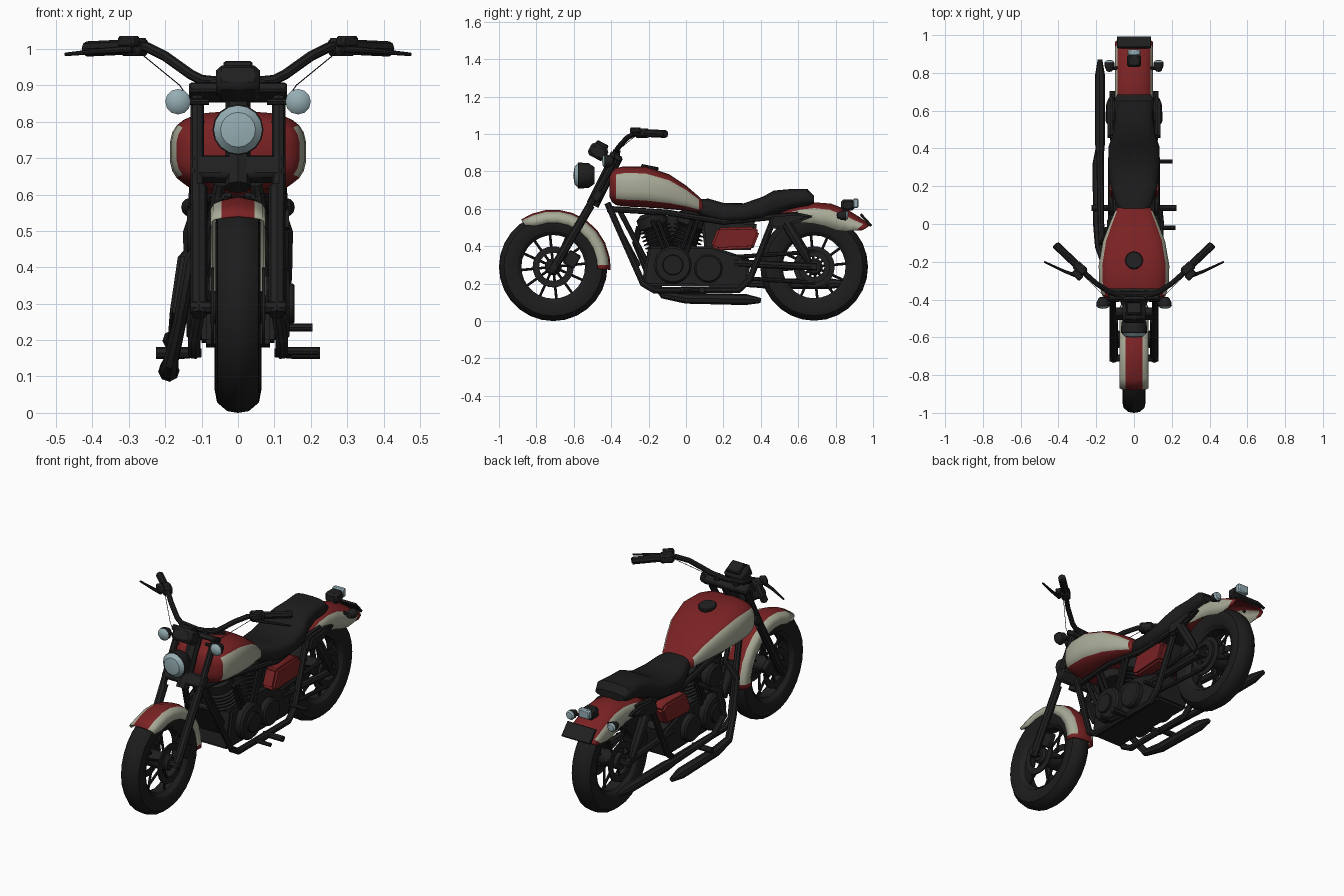
import bpy, bmesh
from math import sin, cos, pi, radians, copysign
from mathutils import Vector, Matrix

if "Cube" in bpy.data.objects:
    bpy.data.objects.remove(bpy.data.objects["Cube"])


def material(name, r, g, b):
    m = bpy.data.materials.new(name)
    m.use_nodes = True
    m.diffuse_color = (r, g, b, 1)
    m.node_tree.nodes["Principled BSDF"].inputs["Base Color"].default_value = (r, g, b, 1)
    return m


BLACK = material("black metal", .014, .014, .014)
RUBBER = material("black rubber", .012, .012, .012)
RED = material("deep red paint", .195, .016, .017)
CREAM = material("cream paint", .4, .41, .315)
GLASS = material("pale glass", .3, .42, .45)
FRONT_AXLE = Vector((0, -.71, .29))
REAR_AXLE = Vector((0, .685, .29))


def place(name, mesh, mats, mirror=False):
    ob = bpy.data.objects.new(name, mesh)
    bpy.context.collection.objects.link(ob)
    if not mesh.materials:
        for m in mats:
            mesh.materials.append(m)
    bpy.ops.object.select_all(action='DESELECT')
    ob.select_set(True)
    bpy.context.view_layer.objects.active = ob
    bpy.ops.object.shade_smooth_by_angle(angle=radians(38))
    if mirror:
        ob.modifiers.new("Mirror", 'MIRROR')
    return ob


def finish(name, bm, mats, mirror=False):
    bmesh.ops.recalc_face_normals(bm, faces=bm.faces)
    mesh = bpy.data.meshes.new(name)
    bm.to_mesh(mesh)
    bm.free()
    return place(name, mesh, mats, mirror)


def lathe(name, profile, centre, axis, mat, mirror=False, steps=24, closed=False):
    """Turn (radius, height) points around an axis."""
    bm = bmesh.new()
    vs = [bm.verts.new((r, 0, h)) for r, h in profile]
    es = [bm.edges.new(p) for p in zip(vs, vs[1:])]
    if closed:
        es.append(bm.edges.new((vs[-1], vs[0])))
    bmesh.ops.spin(bm, geom=vs + es, cent=(0, 0, 0), axis=(0, 0, 1), angle=2 * pi, steps=steps)
    bmesh.ops.remove_doubles(bm, verts=bm.verts, dist=.0004)
    turn = Vector(axis).to_track_quat('Z', 'Y').to_matrix().to_4x4()
    bm.transform(Matrix.Translation(centre) @ turn)
    return finish(name, bm, [mat], mirror)


def disc(name, r, thick, centre, axis, mirror=False):
    c = min(r, thick) * .25
    prof = [(0, 0), (r, 0), (r, thick - c), (r - c, thick), (0, thick)]
    return lathe(name, prof, centre, axis, BLACK, mirror)


def box(name, centre, size, mat=BLACK, mirror=False, tilt=0, yaw=0):
    bm = bmesh.new()
    bmesh.ops.create_cube(bm, size=1)
    bmesh.ops.scale(bm, vec=size, verts=bm.verts)
    bmesh.ops.bevel(bm, geom=bm.edges[:], offset=min(size) * .2, segments=1, affect='EDGES')
    bm.transform(Matrix.Translation(centre) @ Matrix.Rotation(radians(yaw), 4, 'Z')
                 @ Matrix.Rotation(radians(tilt), 4, 'X'))
    return finish(name, bm, [mat], mirror)


def prism(name, outline, x0, x1, mat=BLACK, mirror=False):
    """Side outline of (y, z) points extruded across x."""
    bm = bmesh.new()
    f = bm.faces.new([bm.verts.new((x0, y, z)) for y, z in outline])
    out = bmesh.ops.extrude_face_region(bm, geom=[f])["geom"]
    bmesh.ops.translate(bm, vec=(x1 - x0, 0, 0),
                        verts=[v for v in out if isinstance(v, bmesh.types.BMVert)])
    bmesh.ops.bevel(bm, geom=bm.edges[:], offset=.012, segments=2, affect='EDGES')
    return finish(name, bm, [mat], mirror)


def tubes(name, paths, r, mat=BLACK, mirror=False):
    """Round bars along paths; a fourth number scales the radius."""
    cu = bpy.data.curves.new(name, 'CURVE')
    cu.dimensions, cu.fill_mode = '3D', 'FULL'
    cu.bevel_depth, cu.bevel_resolution, cu.use_fill_caps = r, 2, True
    cu.materials.append(mat)
    for path in paths:
        sp = cu.splines.new('POLY')
        sp.points.add(len(path) - 1)
        for p, q in zip(sp.points, path):
            p.co = (*q[:3], 1)
            p.radius = q[3] if len(q) > 3 else 1
    tmp = bpy.data.objects.new(name + " path", cu)
    bpy.context.collection.objects.link(tmp)
    dg = bpy.context.evaluated_depsgraph_get()
    mesh = bpy.data.meshes.new_from_object(tmp.evaluated_get(dg))
    bpy.data.objects.remove(tmp)
    return place(name, mesh, [mat], mirror)


def loft(name, stations, mats, n=28, power=3, band=9):
    """Rounded sections (y, bottom, top, half width); side band takes the second colour."""
    bm, rings = bmesh.new(), []
    for y, zb, zt, w in stations:
        ring = []
        for i in range(n):
            t = 2 * pi * (i + .5) / n
            c, s = (copysign(abs(v) ** (2 / power), v) for v in (cos(t), sin(t)))
            ring.append(bm.verts.new((w * c, y, (zb + zt) / 2 + (zt - zb) / 2 * s)))
        rings.append(ring)
    for j, (a, b) in enumerate(zip(rings, rings[1:])):
        for i in range(n):
            k = (i + 1) % n
            f = bm.faces.new((a[i], a[k], b[k], b[i]))
            side = abs(cos(2 * pi * (i + 1) / n)) > band
            f.material_index = int(side and 1 < j < len(stations) - 2)
    bm.faces.new(rings[0])
    bm.faces.new(rings[-1])
    return finish(name, bm, mats)


def fender(name, axle, stations, w, flat, red_cols, red_tail=0):
    """Arched guard from (angle, radius, depth); columns across it pick the colour."""
    half = [(-1, 1), (-1, .5), (-.88, .27), (-flat, .14)]
    section = half + [(0, 0)] + [(-p, q) for p, q in reversed(half)]
    bm, rows = bmesh.new(), []
    for a, r, d in stations:
        u = Vector((0, cos(radians(a)), sin(radians(a))))
        rows.append([bm.verts.new(axle + u * (r - d * q) + Vector((w * p, 0, 0))) for p, q in section])
    for j, (a, b) in enumerate(zip(rows, rows[1:])):
        for i in range(len(section) - 1):
            f = bm.faces.new((a[i], a[i + 1], b[i + 1], b[i]))
            f.material_index = 0 if i in red_cols or j >= len(rows) - 1 - red_tail else 1
    ob = finish(name, bm, [RED, CREAM])
    ob.modifiers.new("Thickness", 'SOLIDIFY').thickness = .006


# Wheels
for end, axle, R, w in (("front", FRONT_AXLE, .29, .062), ("rear", REAR_AXLE, .288, .064)):
    half = [(R - .105, -.7 * w), (R - .06, -w), (R - .027, -.9 * w), (R - .005, -.48 * w)]
    tyre = half + [(R, 0)] + [(r, -x) for r, x in reversed(half)]
    lathe(end + "_tyre", tyre, axle, (1, 0, 0), RUBBER, steps=28, closed=True)
    rim = [(R - .12, -.03), (R - .1, -.05), (R - .1, .05), (R - .12, .03)]
    lathe(end + "_rim", rim, axle, (1, 0, 0), BLACK, steps=28, closed=True)
    tubes(end + "_spokes", [[axle + Vector((s * .035, .03 * cos(a), .03 * sin(a))),
                             axle + Vector((s * .02, .18 * cos(a), .18 * sin(a)))]
                            for k in range(12) for s in (1 if k % 2 else -1,)
                            for a in (k * pi / 6 + .1,)], .007)
    disc(end + "_hub", .045, .15, axle - Vector((.075, 0, 0)), (1, 0, 0))
    tubes(end + "_axle", [[axle - Vector((.13, 0, 0)), axle + Vector((.13, 0, 0))]], .018)
    ring = [(.075, .066), (.11, .066), (.11, .074), (.075, .074)]
    lathe(end + "_brake_disc", ring, axle, (1, 0, 0), BLACK, mirror=True, closed=True)

# Fenders
fender("front_fender", FRONT_AXLE, [(a, .306, .04 if a > 120 else .07)
                                    for a in (124, 112, 98, 84, 70, 55, 40, 25, 10, 2, -3)],
       .076, .6, (3, 4), red_tail=1)
fender("rear_fender", REAR_AXLE, [(134, .36, .03), (118, .342, .07), (104, .342, .1), (90, .345, .115),
                                  (75, .35, .125), (58, .354, .125), (48, .36, .105), (41, .368, .07),
                                  (37, .375, .05)],
       .1, .6, (2, 3, 4, 5), red_tail=1)

# Tank, seat and side covers
loft("fuel_tank", [(-.41, .665, .78, .125), (-.395, .635, .805, .155), (-.375, .62, .818, .17),
                   (-.33, .612, .828, .184), (-.22, .607, .828, .188), (-.09, .598, .785, .165),
                   (0, .59, .725, .13), (.07, .58, .665, .1), (.11, .575, .62, .07)],
     [RED, CREAM], band=.8)
disc("tank_cap", .047, .018, (0, -.195, .813), (0, .2, 1))
loft("seat", [(.05, .58, .65, .07), (.12, .54, .655, .1), (.2, .52, .632, .125), (.31, .525, .63, .137),
              (.41, .54, .665, .135), (.47, .565, .698, .115), (.56, .6, .706, .1),
              (.65, .615, .706, .105), (.685, .63, .67, .09)], [RUBBER])
prism("side_cover", [(.13, .4), (.17, .38), (.36, .39), (.395, .48), (.36, .505), (.17, .5)],
      .05, .13, RED, True)

# Engine
prism("crankcase", [(-.24, .19), (.32, .18), (.35, .33), (.14, .4), (-.2, .4)], -.1, .1)
prism("battery_box", [(.1, .38), (.36, .38), (.38, .53), (.08, .54)], -.06, .06)
fins = [(0, 0)]
for k in range(7):
    h = .03 + k * .021
    fins += [(.064, h), (.086, h + .003), (.086, h + .01), (.064, h + .013)]
fins += [(.08, .18), (.08, .235), (.05, .255), (0, .255)]
for end, y, lean in (("front", -.11, -.36), ("rear", -.03, .32)):
    lathe(end + "_cylinder", fins, (0, y, .34), (0, lean, 1), BLACK, steps=16)
    y2 = y + lean * .12
    tubes(end + "_pushrods", [[(.1, y, .36), (.1, y2 + lean * .08, .54)],
                              [(.1, y + .03, .36), (.1, y2 + lean * .08 + .03, .54)]], .011, mirror=True)
disc("engine_cover", .1, .042, (.1, -.07, .3), (1, 0, 0), mirror=True)
disc("engine_boss", .055, .015, (.14, -.07, .3), (1, 0, 0), mirror=True)
disc("clutch_cover", .075, .035, (.1, .12, .28), (1, 0, 0), mirror=True)
disc("air_cleaner", .07, .05, (-.09, -.07, .5), (-1, 0, 0))
box("oil_cooler", (0, -.3, .38), (.15, .03, .2), tilt=28)

# Frame, swingarm and shocks
tubes("cradle_frame", [[(.05, -.42, .63), (.12, -.23, .2), (.12, -.17, .165), (.12, .28, .165),
                        (.12, .34, .22), (.1, .47, .55)]], .018, mirror=True)
tubes("upper_rails", [[(.05, -.42, .6), (.09, -.1, .58), (.1, .2, .53), (.09, .6, .57)]], .016, mirror=True)
tubes("inner_downtubes", [[(.03, -.36, .6), (.06, -.16, .22)]], .014, mirror=True)
tubes("steering_neck", [[(0, -.5, .62), (0, -.37, .88)]], .035)
tubes("swingarm", [[(.09, .26, .31), (.105, .7, .29)]], .02, mirror=True)
tubes("rear_shock", [[(.115, .52, .55, .7), (.122, .55, .5, 1.1), (.122, .63, .37, 1), (.12, .66, .31, .6)]],
      .027, mirror=True)
prism("fender_strut", [(.44, .5), (.5, .49), (.62, .535), (.69, .56), (.6, .58), (.46, .57)],
      .1, .14, BLACK, True)
tubes("drive_belt", [[(.088, .13, .335), (.088, .69, .37)], [(.088, .13, .24), (.088, .69, .205)]], .011)
lathe("rear_sprocket", [(.055, .08), (.085, .08), (.085, .095), (.055, .095)], REAR_AXLE, (1, 0, 0),
      BLACK, closed=True)

# Exhausts, both on one side
tubes("lower_exhaust", [[(-.08, -.25, .5, .7), (-.13, -.27, .42, .7), (-.16, -.2, .25, .7),
                         (-.185, -.12, .14, .8), (-.19, 0, .12, 1), (-.19, .32, .115, 1.1),
                         (-.19, .4, .11, .5)]], .027)
tubes("upper_exhaust", [[(-.08, .05, .5, .7), (-.15, -.08, .42, .7), (-.17, -.1, .28, .7),
                         (-.175, 0, .21, .7), (-.18, .36, .2, .8), (-.18, .44, .2, 1.1),
                         (-.18, .78, .2, 1.1), (-.18, .87, .2, .5)]], .025)

# Foot controls
tubes("foot_peg", [[(.1, .085, .165, .8), (.15, .085, .165, 1.1), (.225, .085, .165, 1.1)]], .015, mirror=True)
tubes("left_controls", [[(.1, .33, .235), (.205, .33, .235)], [(.12, -.02, .17), (.22, -.02, .17)],
                        [(.14, .085, .165), (.15, -.02, .17)]], .011)

# Fork
tubes("fork_lower", [[(.107, -.715, .27), (.107, -.51, .62)]], .023, mirror=True)
tubes("fork_upper", [[(.112, -.54, .57), (.112, -.365, .89)]], .018, mirror=True)
box("lower_clamp", (0, -.475, .67), (.26, .05, .07), tilt=-30)
box("upper_clamp", (0, -.375, .88), (.27, .07, .03), tilt=-30)
box("brake_caliper", (.09, -.61, .33), (.03, .07, .08), mirror=True, tilt=-30)

# Lights and gauge
lamp = [(0, 0), (.045, 0), (.066, .03), (.07, .085), (.066, .088)]
lathe("headlight_shell", lamp, (0, -.49, .778), (0, -1, 0), BLACK, steps=16)
lathe("headlight_lens", [(.067, .086), (.048, .106), (0, .113)], (0, -.49, .778), (0, -1, 0), GLASS, steps=16)
for end, at, way in (("front", (.165, -.385, .855), -1), ("rear", (.13, .805, .565), 1)):
    s = 1 if way < 0 else .75
    lathe(end + "_indicator", [(0, 0), (.02 * s, .004), (.034 * s, .03), (.035 * s, .05)], at,
          (0, way, 0), BLACK, True, 12)
    lathe(end + "_indicator_lens", [(.035 * s, .05), (.025 * s, .06), (0, .064)], at,
          (0, way, 0), GLASS, True, 12)
    tubes(end + "_indicator_stalk", [[(.08, at[1] + way * .02, at[2]), (at[0], at[1] + way * .02, at[2])]],
          .009, mirror=True)
box("gauge", (0, -.47, .905), (.12, .1, .075), tilt=-28)
box("gauge_hood", (0, -.45, .94), (.08, .07, .03), tilt=-28)
box("tail_light_base", (0, .865, .62), (.075, .07, .06))
box("tail_light", (0, .908, .63), (.07, .03, .05), GLASS)
box("number_plate", (0, .962, .54), (.18, .014, .085), tilt=42)

# Handlebar and levers
tubes("handlebar", [[(0, -.37, .905), (.1, -.37, .915), (.13, -.36, .93), (.2, -.315, .98), (.25, -.27, 1.005),
                     (.42, -.11, 1)]], .014, mirror=True)
tubes("grip", [[(.31, -.21, 1.005), (.415, -.11, 1)]], .021, RUBBER, mirror=True)
box("switch_box", (.285, -.235, 1.005), (.075, .05, .05), mirror=True, yaw=43)
box("brake_reservoir", (.3, -.27, 1.02), (.06, .035, .03), mirror=True, yaw=43)
tubes("lever", [[(.29, -.28, 1.0, 1.3), (.37, -.25, .995), (.475, -.2, .985, .6)]], .008, mirror=True)
tubes("riser", [[(.06, -.375, .87), (.06, -.37, .915)]], .02, mirror=True)
tubes("control_cable", [[(.27, -.27, .99), (.16, -.38, .9), (.06, -.4, .75)]], .0015, mirror=True)
